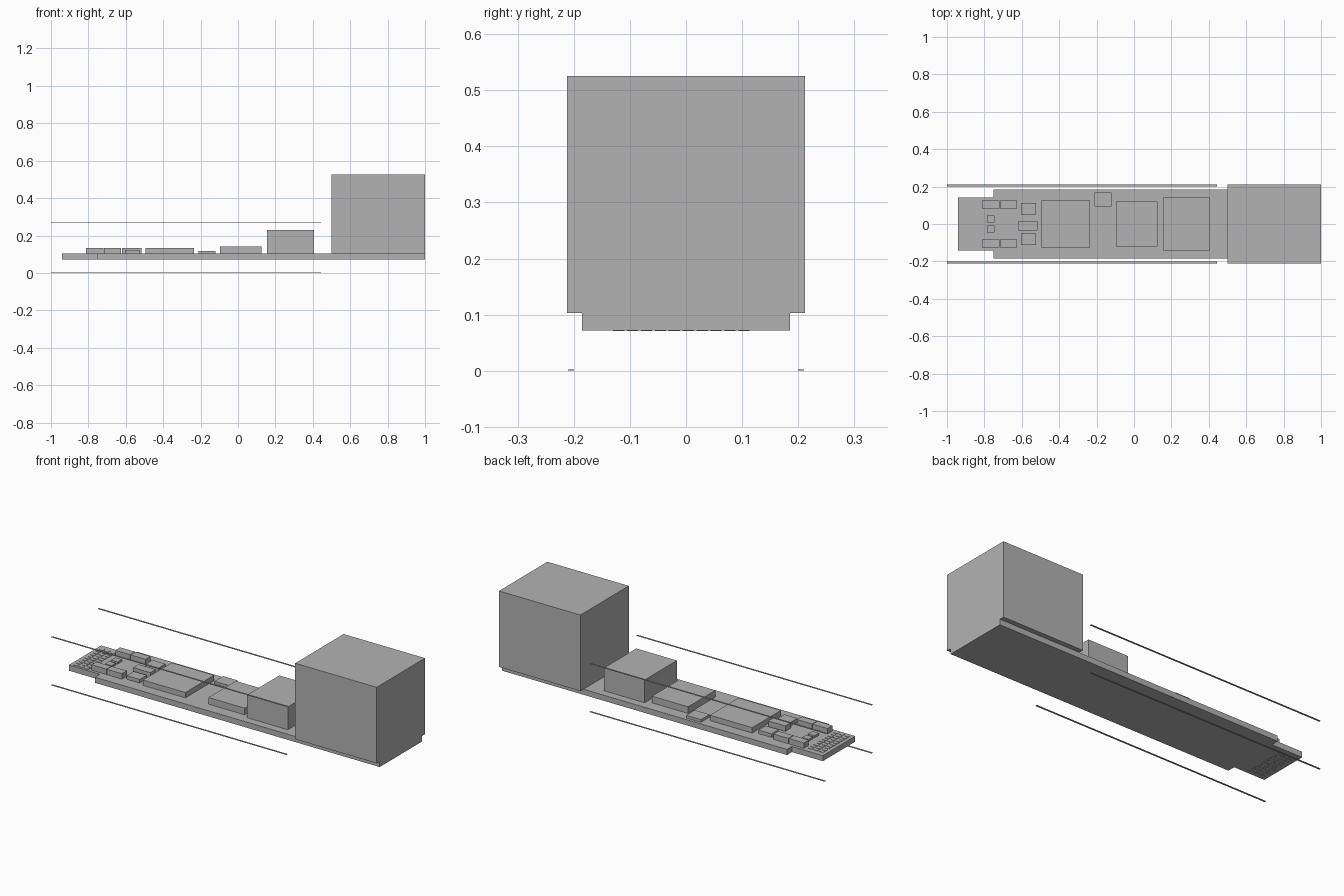
import bpy, bmesh

cube = bpy.data.objects.get("Cube")
if cube:
    bpy.data.objects.remove(cube, do_unlink=True)

grey = bpy.data.materials.new("plain_grey")
grey.use_nodes = True
COLOUR = (0.45, 0.45, 0.45, 1)
grey.diffuse_color = COLOUR
grey.node_tree.nodes["Principled BSDF"].inputs["Base Color"].default_value = COLOUR

BOTTOM, TOP = 0.072, 0.103


def finish(name, bm):
    bmesh.ops.recalc_face_normals(bm, faces=bm.faces)
    mesh = bpy.data.meshes.new(name)
    bm.to_mesh(mesh)
    bm.free()
    mesh.materials.append(grey)
    obj = bpy.data.objects.new(name, mesh)
    bpy.context.collection.objects.link(obj)
    return obj


def add_box(bm, xs, ys, zs):
    made = bmesh.ops.create_cube(bm, size=1)
    for v in made["verts"]:
        for axis, span in enumerate((xs, ys, zs)):
            v.co[axis] = span[0] if v.co[axis] < 0 else span[1]


def box(name, xs, ys, zs):
    bm = bmesh.new()
    add_box(bm, xs, ys, zs)
    return finish(name, bm)


def chip(name, xs, ys, top):
    return box(name, xs, ys, (TOP, top))


def mirrored(name, xs, ys, top):
    chip(name + "_left", xs, ys, top)
    chip(name + "_right", xs, (-ys[1], -ys[0]), top)


# Circuit board with a narrower plug tab, extruded from its outline
half = [(-0.94, 0.142), (-0.75, 0.142), (-0.75, 0.185), (1.0, 0.185)]
outline = half + [(x, -y) for x, y in reversed(half)]
bm = bmesh.new()
face = bm.faces.new([bm.verts.new((x, y, BOTTOM)) for x, y in outline])
out = bmesh.ops.extrude_face_region(bm, geom=[face])
for v in out["geom"]:
    if isinstance(v, bmesh.types.BMVert):
        v.co.z = TOP
finish("circuit_board", bm)

# Tall port block
box("port_block", (0.5, 1.0), (-0.212, 0.212), (TOP, 0.525))

# Components along the centre line
chip("transformer_block", (0.155, 0.405), (-0.141, 0.141), 0.23)
chip("middle_chip", (-0.097, 0.125), (-0.12, 0.12), 0.14)
chip("main_chip", (-0.495, -0.235), (-0.126, 0.126), 0.133)
chip("offset_chip", (-0.21, -0.12), (0.094, 0.169), 0.118)
chip("centre_component", (-0.62, -0.515), (-0.034, 0.014), 0.133)

# Paired components near the tab
mirrored("outer_component", (-0.812, -0.72), (0.083, 0.126), 0.133)
mirrored("inner_component", (-0.717, -0.625), (0.083, 0.126), 0.133)
mirrored("side_component", (-0.605, -0.525), (0.051, 0.113), 0.123)
mirrored("small_component", (-0.785, -0.745), (0.008, 0.046), 0.115)

# Rows of contact pads on both faces of the tab
for name, zs in (("top_contacts", (TOP, TOP + 0.002)),
                 ("bottom_contacts", (BOTTOM - 0.001, BOTTOM))):
    bm = bmesh.new()
    for row in range(3):
        for col in range(10):
            x = -0.92 + row * 0.034
            y = -0.13 + col * 0.0248
            add_box(bm, (x, x + 0.024), (y, y + 0.02), zs)
    finish(name, bm)

# Four thin guide rails outside the board
for side, y in (("left", 0.205), ("right", -0.205)):
    for level, z in (("lower", 0.001), ("upper", 0.268)):
        box(f"{level}_{side}_rail", (-1.0, 0.445), (y - 0.005, y + 0.005),
            (z - 0.001, z + 0.001))
